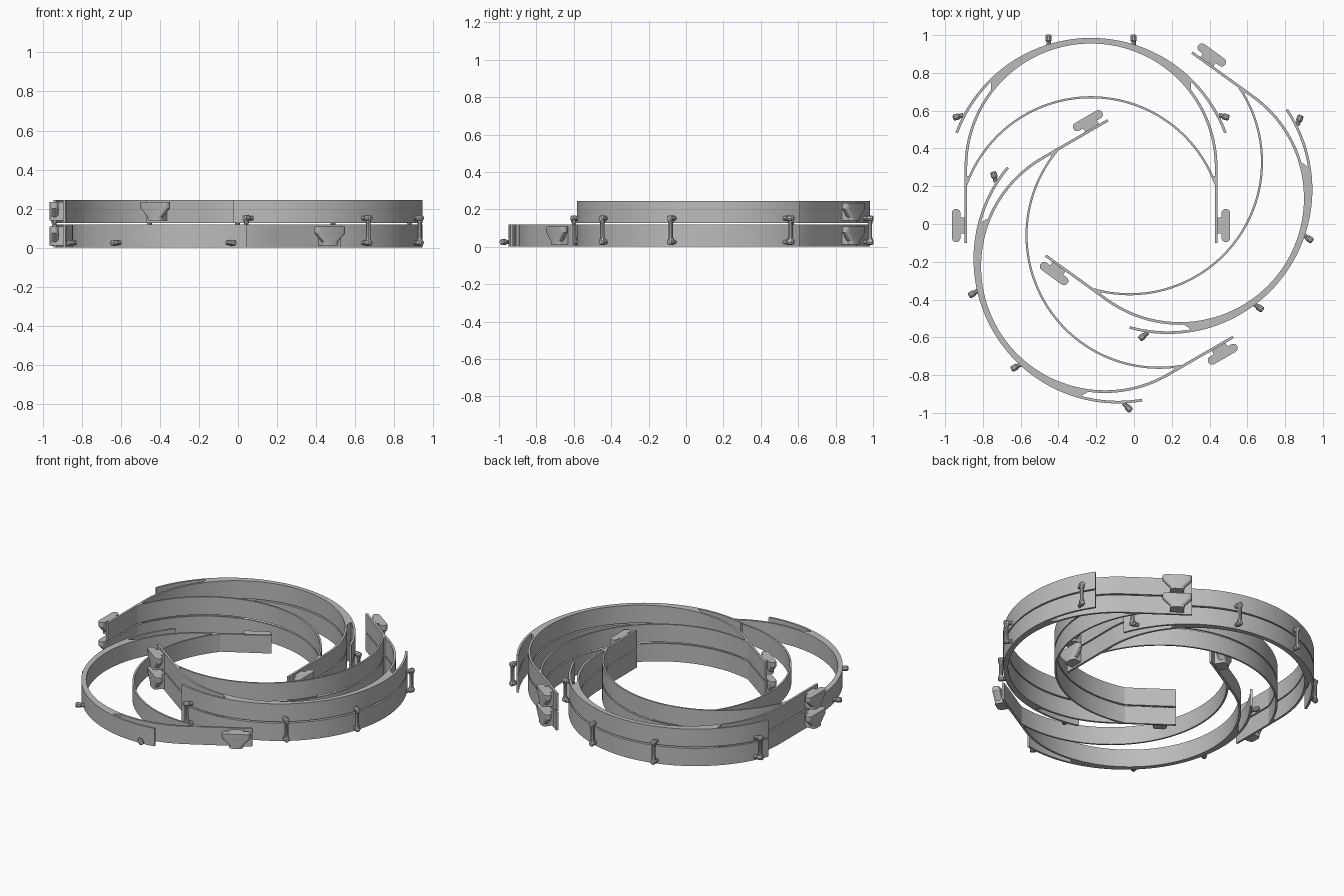
import bpy, bmesh
from math import sin, cos, pi, radians, sqrt, asin, atan2
from mathutils import Matrix, Vector

if "Cube" in bpy.data.objects:
    bpy.data.objects.remove(bpy.data.objects["Cube"])

grey = bpy.data.materials.new("plain_grey")
grey.use_nodes = True
COLOUR = (0.5, 0.5, 0.5, 1)
grey.diffuse_color = COLOUR
grey.node_tree.nodes["Principled BSDF"].inputs["Base Color"].default_value = COLOUR

HEIGHT = 0.118       # height of one frame
LAYER = 0.127        # spacing of stacked frames
T = 0.007            # half thickness of a band
ARM = 0.6625         # half distance between the arms
VISOR_Y, VISOR_R = 0.22, 0.758
LOOP_Y = 0.30
BROW_Y, BROW_R = -0.03, 0.701


def finish(bm, name):
    bmesh.ops.recalc_face_normals(bm, faces=bm.faces)
    mesh = bpy.data.meshes.new(name)
    bm.to_mesh(mesh)
    bm.free()
    mesh.materials.append(grey)
    mesh.shade_smooth()
    mesh.set_sharp_from_angle(angle=radians(30))
    return mesh


def loft(name, rings):
    """Skin a list of equal closed rings and cap both ends."""
    bm = bmesh.new()
    rows = [[bm.verts.new(p) for p in ring] for ring in rings]
    for a, b in zip(rows, rows[1:]):
        for i in range(len(a)):
            j = (i + 1) % len(a)
            bm.faces.new((a[i], a[j], b[j], b[i]))
    bm.faces.new(rows[0])
    bm.faces.new(rows[-1])
    return finish(bm, name)


def ribbon(name, side_a, side_b):
    """Upright wall between two plan curves."""
    return loft(name, [[(*a, 0), (*b, 0), (*b, HEIGHT), (*a, HEIGHT)]
                       for a, b in zip(side_a, side_b)])


def arc(cy, r, start, end, n=72):
    return [(r * cos(start + (end - start) * i / n),
             cy + r * sin(start + (end - start) * i / n)) for i in range(n + 1)]


def lathe(name, profile, sides=10):
    """Turned part along z from (height, radius) pairs."""
    return loft(name, [[(r * cos(2 * pi * i / sides), r * sin(2 * pi * i / sides), z)
                        for i in range(sides)] for z, r in profile])


def loop_side(offset):
    r = ARM + offset
    return [(r, -0.1), (r, 0.1)] + arc(LOOP_Y, r, 0, pi) + [(-r, 0.1), (-r, -0.1)]


def stadium(half_length, half_width, z, cx, cy, n=8):
    ring = []
    for end in (1, -1):
        for i in range(n + 1):
            a = pi * i / n
            ring.append((cx + end * half_width * cos(a),
                         cy + end * (half_length - half_width + half_width * sin(a)), z))
    return ring


# Bands
parts = []
tail = radians(20.3)
parts.append((ribbon("visor_band", arc(VISOR_Y, VISOR_R - T, tail, pi - tail),
                     arc(VISOR_Y, VISOR_R + T, tail, pi - tail)), Matrix()))
parts.append((ribbon("loop_band", loop_side(-T), loop_side(T)), Matrix()))
meet = asin(0.24 / BROW_R)
parts.append((ribbon("brow_band", arc(BROW_Y, BROW_R - T * 0.8, meet, pi - meet),
                     arc(BROW_Y, BROW_R + T * 0.8, meet, pi - meet)), Matrix()))

# Solid web where the visor and loop bands merge
xs = [0.53 * (i / 30 - 1) for i in range(61)]
parts.append((ribbon("visor_web",
                     [(x, LOOP_Y + sqrt(ARM ** 2 - x * x)) for x in xs],
                     [(x, VISOR_Y + sqrt(VISOR_R ** 2 - x * x)) for x in xs]), Matrix()))

# Webs where the brow band leaves the arms
ys = [0.17 + 0.012 * i for i in range(8)]
for side, label in ((1, "left"), (-1, "right")):
    parts.append((ribbon(label + "_arm_web", [(side * ARM, y) for y in ys],
                         [(side * (sqrt(BROW_R ** 2 - (y - BROW_Y) ** 2) - T * 0.8
                                   if y > 0.21 else ARM - T), y) for y in ys]), Matrix()))

# Strap hooks: wide rounded head tapering down to a foot, joined by a neck
HOOK_Y = -0.008
hook_levels = ((0.012, 0.042), (0.03, 0.044), (0.075, 0.088), (0.108, 0.088))
for side, label in ((1, "left"), (-1, "right")):
    cx = side * 0.714
    parts.append((loft(label + "_hook", [stadium(length, 0.023, z, cx, HOOK_Y)
                                         for z, length in hook_levels]), Matrix()))
    neck = [(side * x, HOOK_Y + y) for x, y in
            ((ARM, -0.042), (0.71, -0.042), (0.71, 0.042), (ARM, 0.042))]
    parts.append((loft(label + "_hook_neck", [[(*p, z) for p in neck]
                                              for z in (0.012, 0.108)]), Matrix()))

# Pegs on the visor band, with props between stacked frames
peg = lathe("peg", ((-0.006, 0.012), (0.014, 0.012), (0.02, 0.0165),
                    (0.045, 0.0165), (0.051, 0.011)))
prop = lathe("prop", ((0.036, 0.0165), (0.052, 0.012), (0.124, 0.012), (0.14, 0.0165)))
props = []
for side, label in ((1, "left"), (-1, "right")):
    for spot, base, heading in (("front", (side * 0.225, 0.951), (0, 1, 0)),
                                ("side", (side * 0.682, 0.575), (side * 0.966, -0.26, 0))):
        way = Vector(heading)
        foot = Vector((*base, 0.025))
        turn = way.to_track_quat('Z', 'Y').to_matrix().to_4x4()
        name = label + "_" + spot
        parts.append((peg, Matrix.Translation(foot) @ turn, name + "_peg"))
        at = foot + way * 0.033
        props.append((prop, Matrix.Translation((at.x, at.y, 0)), name + "_prop"))


def place(part, frame, prefix):
    name = part[2] if len(part) > 2 else part[0].name
    ob = bpy.data.objects.new(prefix + "_" + name, part[0])
    ob.matrix_world = frame @ part[1]
    bpy.context.collection.objects.link(ob)


# Three interleaved stacks of frames: name, x, y, turn, count
for name, x, y, turn, count in (("back", -0.2275, 0, 0, 2),
                                ("left", 0.001, 0.3115, -125.8, 2),
                                ("front", 0.106, -0.075, 120, 1)):
    spin = Matrix.Rotation(radians(turn), 4, 'Z')
    for level in range(count):
        frame = Matrix.Translation((x, y, level * LAYER)) @ spin
        for part in parts:
            place(part, frame, name + ("_upper" if level else "_lower"))
        if level:
            for part in props:
                place(part, Matrix.Translation((x, y, 0)) @ spin, name)
